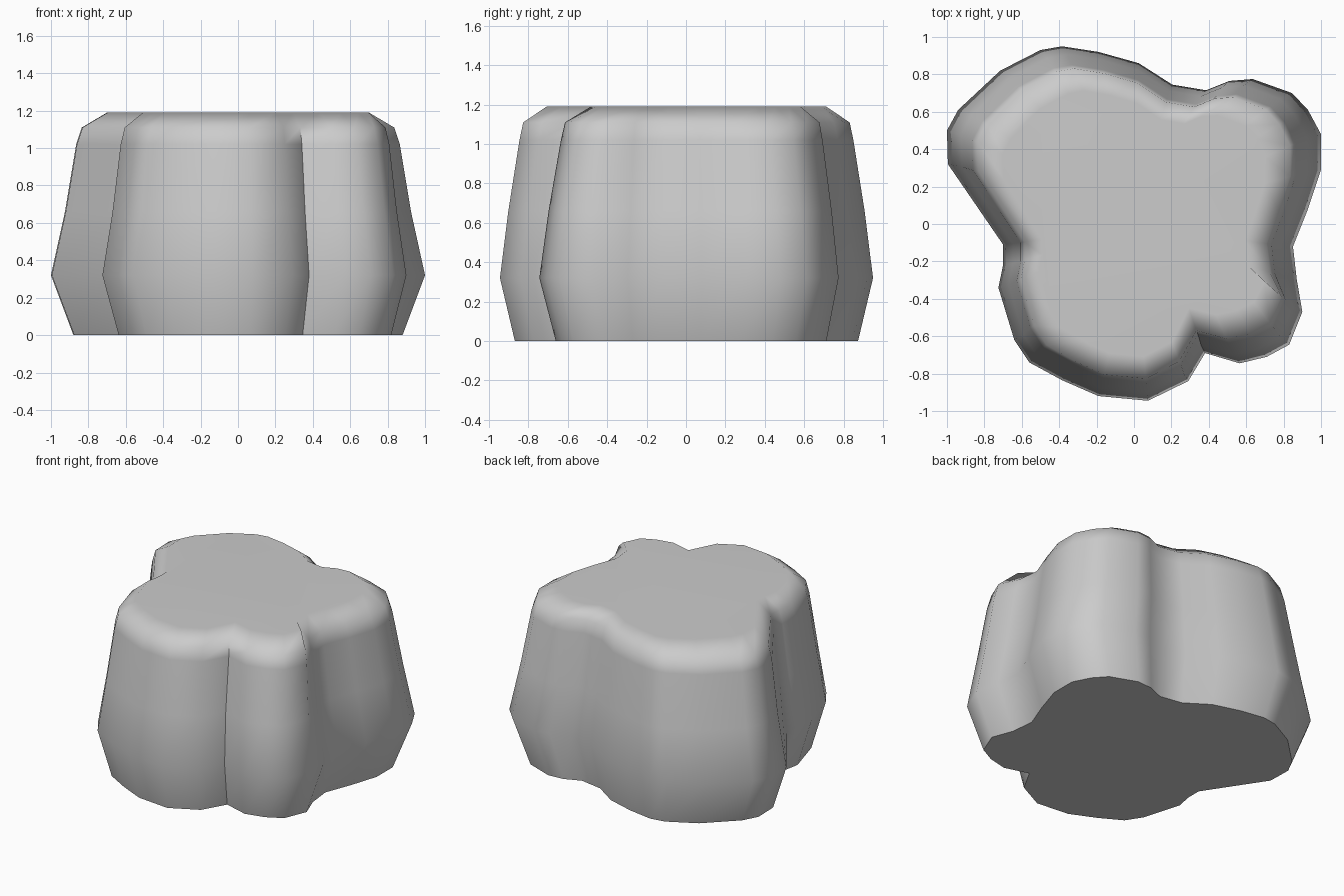
import bpy, bmesh, math

if "Cube" in bpy.data.objects:
    bpy.data.objects.remove(bpy.data.objects["Cube"])

# Widest outline of the boulder, counter-clockwise seen from above
OUTLINE = [
    (1.0, .48), (.93, .61), (.845, .70), (.635, .775), (.51, .765), (.385, .715),
    (.205, .745), (.025, .86), (-.19, .92), (-.385, .95), (-.50, .93), (-.715, .82),
    (-.94, .61), (-1.0, .5), (-.995, .32), (-.70, -.11), (-.70, -.22), (-.725, -.34),
    (-.64, -.62), (-.56, -.74), (-.385, -.835), (-.19, -.92), (.075, -.945),
    (.29, -.84), (.38, -.69), (.565, -.745), (.71, -.71), (.83, -.645), (.9, -.47),
    (.87, -.295), (.85, -.12), (.93, .08), (1.0, .29)]

# Height, x scale and y scale of each ring
RINGS = [(0, .88, .92), (.32, 1, 1), (.66, .925, .955), (1.02, .865, .895),
         (1.11, .835, .875), (1.19, .70, .75)]


def ring_point(x, y, sx, sy):
    # The front right lobe leans in more from the front than from the side
    if x > .35 and y < -.4:
        sx, sy = 1 - (1 - sx) * .75, 1 - (1 - sy) * 1.4
    return x * sx, y * sy


# Rock body: stacked rings closed by a flat top and a flat base
bm = bmesh.new()
rings = [[bm.verts.new((*ring_point(x, y, sx, sy), z)) for x, y in OUTLINE]
         for z, sx, sy in RINGS]
n = len(OUTLINE)
for low, high in zip(rings, rings[1:]):
    for i in range(n):
        j = (i + 1) % n
        bm.faces.new((low[i], low[j], high[j], high[i]))
bm.faces.new(rings[-1])
bm.faces.new(rings[0][::-1])
bmesh.ops.recalc_face_normals(bm, faces=bm.faces)

mesh = bpy.data.meshes.new("boulder")
bm.to_mesh(mesh)
bm.free()
boulder = bpy.data.objects.new("boulder", mesh)
bpy.context.collection.objects.link(boulder)

# Soft sides and shoulder, crisp base edge
bpy.context.view_layer.objects.active = boulder
boulder.select_set(True)
bpy.ops.object.shade_smooth_by_angle(angle=math.radians(55))
weighted = boulder.modifiers.new("weighted_normals", 'WEIGHTED_NORMAL')
weighted.keep_sharp = True
